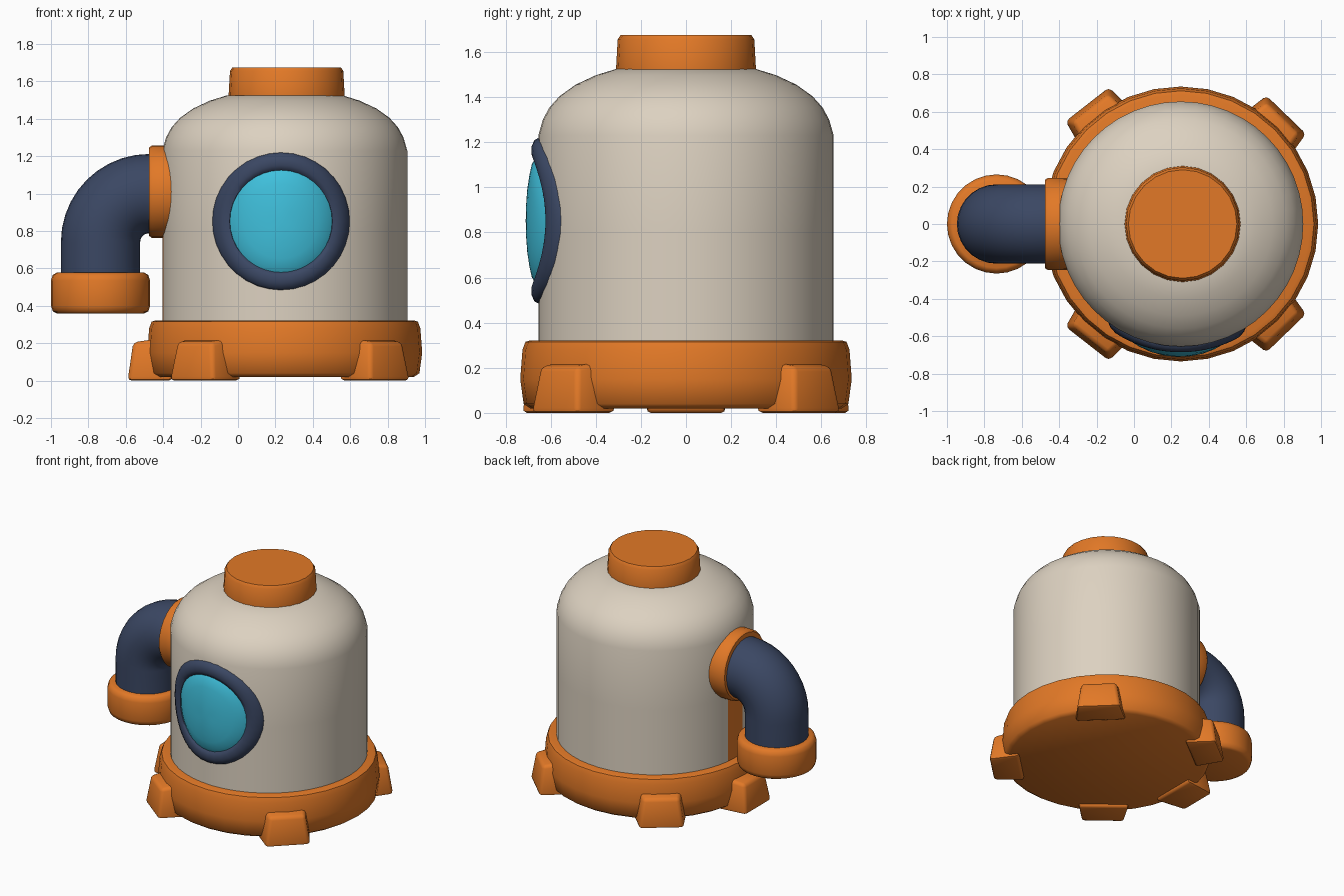
import bpy, bmesh, math
from mathutils import Vector, Matrix

if "Cube" in bpy.data.objects:
    bpy.data.objects.remove(bpy.data.objects["Cube"])

CX = 0.25  # axis of the tank


def material(name, rgb):
    m = bpy.data.materials.new(name)
    m.diffuse_color = (*rgb, 1)
    m.use_nodes = True
    m.node_tree.nodes["Principled BSDF"].inputs["Base Color"].default_value = m.diffuse_color
    return m


ORANGE = material("orange", (0.76, 0.19, 0.02))
CREAM = material("cream", (0.72, 0.64, 0.53))
NAVY = material("navy", (0.043, 0.063, 0.125))
CYAN = material("cyan", (0.05, 0.53, 0.72))


def finish(bm, name, mats, angle=35, face_dir=None):
    bmesh.ops.remove_doubles(bm, verts=bm.verts, dist=1e-5)
    bmesh.ops.recalc_face_normals(bm, faces=bm.faces)
    if face_dir:
        total = sum((f.normal * f.calc_area() for f in bm.faces), Vector())
        if total.dot(Vector(face_dir)) < 0:
            bmesh.ops.reverse_faces(bm, faces=bm.faces)
    me = bpy.data.meshes.new(name)
    bm.to_mesh(me)
    bm.free()
    ob = bpy.data.objects.new(name, me)
    bpy.context.collection.objects.link(ob)
    for m in mats:
        me.materials.append(m)
    bpy.ops.object.select_all(action='DESELECT')
    ob.select_set(True)
    bpy.context.view_layer.objects.active = ob
    bpy.ops.object.shade_smooth_by_angle(angle=math.radians(angle))
    return ob


def skin(bm, rings, caps=True):
    loops = [[bm.verts.new(p) for p in r] for r in rings]
    n = len(loops[0])
    for a, b in zip(loops, loops[1:]):
        for i in range(n):
            j = (i + 1) % n
            bm.faces.new((a[i], a[j], b[j], b[i]))
    if caps:
        bm.faces.new(loops[0][::-1])
        bm.faces.new(loops[-1])


def circle(r, n):
    return [(r * math.cos(2 * math.pi * i / n), r * math.sin(2 * math.pi * i / n)) for i in range(n)]


def lathe(name, profile, mats, n=32, matrix=Matrix(), angle=35, rule=None):
    bm = bmesh.new()
    skin(bm, [[matrix @ Vector((x, y, z)) for x, y in circle(r, n)] for r, z in profile])
    if rule:
        for f in bm.faces:
            f.material_index = rule(f.calc_center_median())
    return finish(bm, name, mats, angle)


axis = Matrix.Translation((CX, 0, 0))

# Tank with rounded shoulder; orange strip under the pipe joint
lathe("tank_body", [(0.655, 0.28), (0.655, 0.8), (0.655, 1.23), (0.635, 1.30), (0.605, 1.355),
                    (0.56, 1.405), (0.49, 1.455), (0.40, 1.497), (0.31, 1.525)],
      [CREAM, ORANGE], 48, axis,
      rule=lambda c: int(c.z < 0.8 and c.x < CX - 0.6 and abs(c.y) < 0.09))

# Top cap
lathe("top_cap", [(0.31, 1.49), (0.31, 1.53), (0.303, 1.655), (0.29, 1.675)],
      [ORANGE], 24, Matrix.Translation((0.26, 0, 0)), 50)

# Base
lathe("base_ring", [(0.69, 0.02), (0.72, 0.04), (0.735, 0.15), (0.725, 0.28), (0.712, 0.315), (0.69, 0.322)],
      [ORANGE], 32, axis, 50)

# Feet around the base
for k, deg in enumerate((46, 128, 180, 232, 314)):
    reach = 0.84 if deg == 180 else 0.815
    turn = axis @ Matrix.Rotation(math.radians(deg), 4, 'Z')
    bm = bmesh.new()
    low = [(0.6, -0.18, 0), (reach, -0.15, 0), (reach, 0.15, 0), (0.6, 0.18, 0)]
    high = [(0.6, -0.15, 0.235), (reach - 0.03, -0.12, 0.205), (reach - 0.03, 0.12, 0.205), (0.6, 0.15, 0.235)]
    skin(bm, [[turn @ Vector(p) for p in low], [turn @ Vector(p) for p in high]])
    bmesh.ops.bevel(bm, geom=bm.edges[:], offset=0.022, segments=2, profile=0.5, affect='EDGES')
    finish(bm, f"foot_{k + 1}", [ORANGE], 50)

# Pipe collar on the tank side
side = Matrix.Translation((0, 0, 1.01)) @ Matrix.Rotation(math.radians(-90), 4, 'Y')
lathe("pipe_collar", [(0.245, 0.34), (0.247, 0.38), (0.247, 0.46), (0.235, 0.477)], [ORANGE], 28, side, 50)

# Elbow pipe: horizontal, quarter bend, then down
PX, PZ, BEND = -0.735, 1.0, 0.26
path = [((-0.43, PZ), 0)]
for i in range(11):
    a = math.pi / 2 * i / 10
    path.append(((PX + BEND - BEND * math.sin(a), PZ - BEND + BEND * math.cos(a)), a))
path.append(((PX, 0.5), math.pi / 2))
bm = bmesh.new()
skin(bm, [[(x - v * math.sin(a), u, z + v * math.cos(a)) for u, v in circle(0.212, 28)]
          for (x, z), a in path])
finish(bm, "elbow_pipe", [NAVY])

# Flange at the pipe mouth
lathe("pipe_flange", [(0.235, 0.36), (0.255, 0.37), (0.265, 0.40), (0.265, 0.535), (0.255, 0.565), (0.235, 0.577)],
      [ORANGE], 28, Matrix.Translation((PX, 0, 0)), 50)


# Round window wrapped on the tank front
def wrapped(name, profile, mat, n=36, center=False):
    rings = []
    for r, h in profile:
        ring = []
        for u, v in circle(r, n):
            x = 0.23 + u
            ring.append((x, -math.sqrt(0.65 ** 2 - (x - CX) ** 2) - h, 0.852 + v))
        rings.append(ring)
    bm = bmesh.new()
    skin(bm, rings, caps=False)
    finish(bm, name, [mat], 60, (0, -1, 0))


wrapped("window_frame", [(0.368, -0.03), (0.37, 0.0), (0.358, 0.022), (0.33, 0.035), (0.30, 0.036),
                         (0.275, 0.025), (0.262, -0.01)], NAVY)
wrapped("window_glass", [(0.277, 0.018), (0.25, 0.034), (0.20, 0.045), (0.14, 0.054), (0.07, 0.059),
                         (0.000001, 0.061)], CYAN)
